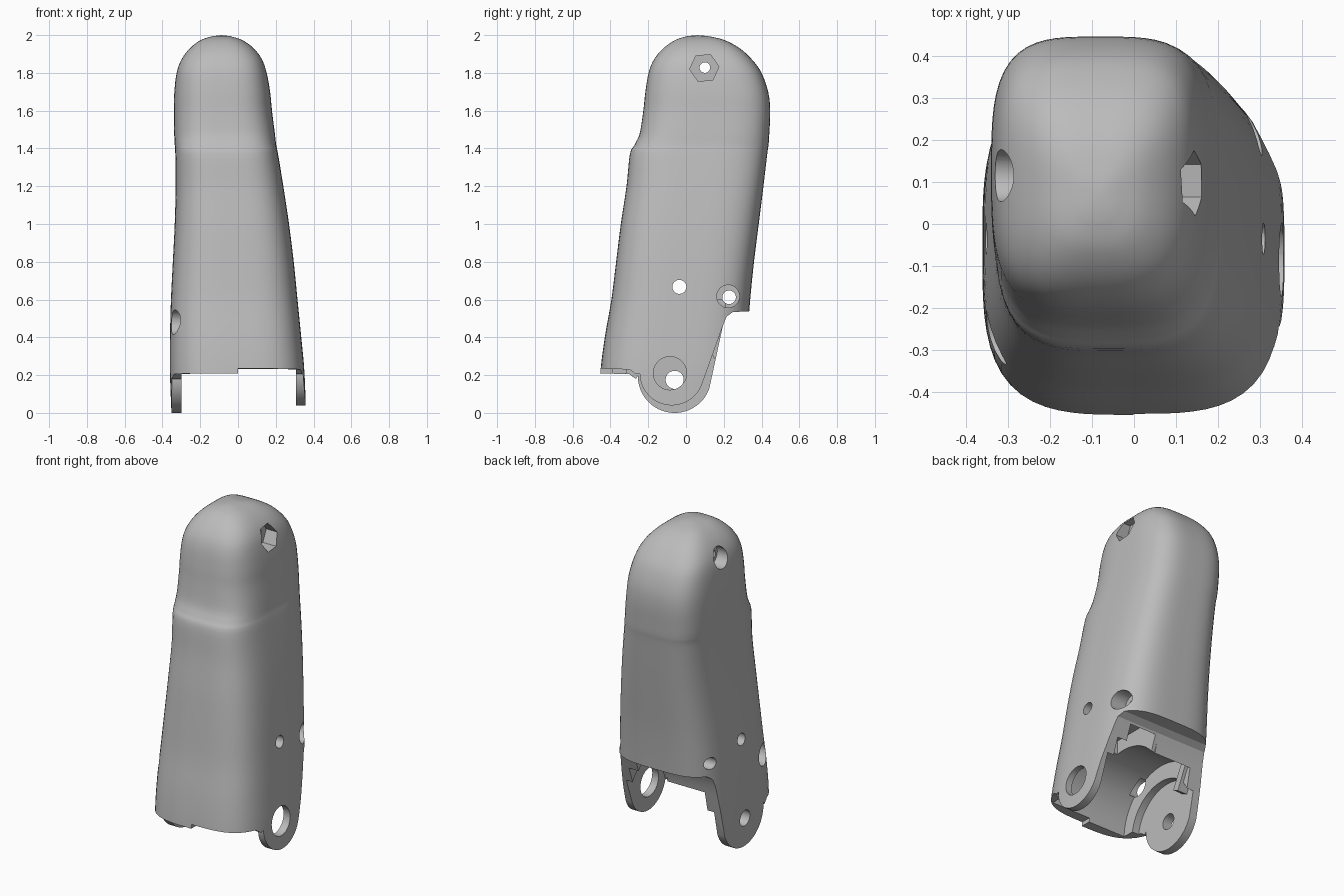
import bpy, bmesh
from math import cos, sin, pi, radians

cube = bpy.data.objects.get("Cube")
if cube:
    bpy.data.objects.remove(cube, do_unlink=True)

grey = bpy.data.materials.new("plain grey")
grey.use_nodes = True
grey.diffuse_color = (0.5, 0.5, 0.5, 1)
grey.node_tree.nodes["Principled BSDF"].inputs["Base Color"].default_value = (0.5, 0.5, 0.5, 1)


def make_object(name, bm):
    bmesh.ops.recalc_face_normals(bm, faces=bm.faces)
    mesh = bpy.data.meshes.new(name)
    bm.to_mesh(mesh)
    bm.free()
    mesh.materials.append(grey)
    obj = bpy.data.objects.new(name, mesh)
    bpy.context.collection.objects.link(obj)
    return obj


def prism(name, points, x0, x1):
    """Side outline (y, z) extruded from x0 to x1."""
    bm = bmesh.new()
    ends = [[bm.verts.new((x, y, z)) for y, z in points] for x in (x0, x1)]
    n = len(points)
    for ring in ends:
        bm.faces.new(ring)
    for i in range(n):
        j = (i + 1) % n
        bm.faces.new((ends[0][i], ends[0][j], ends[1][j], ends[1][i]))
    return make_object(name, bm)


def arc(y, z, r, a0=0, a1=360, n=40):
    span = n if a1 - a0 == 360 else n - 1
    return [(y + r * cos(radians(a0 + (a1 - a0) * i / span)),
             z + r * sin(radians(a0 + (a1 - a0) * i / span))) for i in range(n)]


def catmull(a, b, c, d, t):
    return b + t * (c - a + t * (2 * a - 5 * b + 4 * c - d + t * (3 * (b - c) + d - a))) / 2


# Shell sections: z, right-hand x limits, front y, back y, front squareness
rows = [
    (-.05, -.35, .36, -.47, .32, 3.4),
    (.2, -.36, .353, -.455, .32, 3.4),
    (.4, -.36, .335, -.43, .325, 3.4),
    (.6, -.355, .315, -.395, .34, 3.4),
    (.8, -.345, .295, -.37, .36, 3.4),
    (1, -.335, .27, -.345, .385, 3.4),
    (1.2, -.33, .24, -.315, .41, 3.4),
    (1.37, -.332, .212, -.297, .43, 3.5),
    (1.42, -.335, .202, -.272, .437, 3.5),
    (1.48, -.338, .195, -.245, .441, 3.4),
    (1.6, -.34, .18, -.226, .446, 3.2),
    (1.7, -.337, .17, -.215, .435, 3.2),
    (1.8, -.325, .152, -.198, .4, 3.2),
    (1.87, -.3, .128, -.17, .35, 3.1),
    (1.93, -.255, .083, -.12, .285, 3),
    (1.975, -.195, .02, -.055, .2, 2.8),
    (1.995, -.13, -.045, .01, .115, 2.4),
]
sections = []
for i in range(len(rows) - 1):
    a, b, c, d = rows[max(i - 1, 0)], rows[i], rows[i + 1], rows[min(i + 2, len(rows) - 1)]
    for k in range(4):
        sections.append([catmull(*v, k / 4) for v in zip(a, b, c, d)])
sections.append(rows[-1])

bm = bmesh.new()
rings, around = [], 80
for z, x0, x1, y0, y1, front in sections:
    ring = []
    for i in range(around):
        c, s = cos(2 * pi * i / around), sin(2 * pi * i / around)
        n = front if s < 0 else 3.6
        r = (abs(c) ** n + abs(s) ** n) ** (-1 / n)
        ring.append(bm.verts.new(((x0 + x1) / 2 + r * c * (x1 - x0) / 2,
                                  (y0 + y1) / 2 + r * s * (y1 - y0) / 2, z)))
    rings.append(ring)
for low, high in zip(rings, rings[1:]):
    for i in range(around):
        j = (i + 1) % around
        bm.faces.new((low[i], low[j], high[j], high[i]))
bm.faces.new(rings[0])
tip = bm.verts.new((-.088, .062, 2))
for i in range(around):
    bm.faces.new((rings[-1][i], rings[-1][(i + 1) % around], tip))
shell = make_object("finger_shell", bm)


def lug_trim(name, front_z, centre, x0, x1):
    """Everything below the front rim, round lug and rear rim."""
    y, z, r = centre
    outline = [(-1, front_z), (-.3, front_z - .02), (-.265, front_z - .045)]
    outline += arc(y, z, r, 180, 340)
    outline += [(.195, .46), (.215, .51), (.25, .535), (1, .545), (1, -1), (-1, -1)]
    return prism(name, outline, x0, x1)


cutters = [
    # Joint clearance between the lugs
    prism("joint_cavity", arc(-.07, .2, .32, n=64), -.255, .265),
    prism("joint_side_clearance", arc(-.07, .17, .25, n=64), -.3, .308),
    prism("cavity_pocket", [(-.12, .4), (.21, .4), (.21, .6), (-.12, .6)], .02, .2),
    # Lower outline on each side
    lug_trim("right_trim", .225, (-.06, .195, .195), -1, 0),
    lug_trim("left_trim", .25, (-.075, .21, .17), -.001, 1),
    # Pivot holes
    prism("left_pivot_hole", arc(-.085, .21, .088), .2, 1),
    prism("right_pivot_hole", arc(-.06, .175, .048), -1, -.2),
    # Fastener holes and their recesses
    prism("top_hex_recess", arc(.097, 1.826, .078, 5, 365, 6), .07, 1),
    prism("top_round_recess", arc(.115, 1.83, .062), -1, -.25),
    prism("top_pin_hole", arc(.1, 1.828, .028), -1, 1),
    prism("middle_pin_hole", arc(-.035, .667, .037), -1, 1),
    prism("rear_recess", arc(.223, .617, .06), .2, 1),
    prism("rear_pin_hole", arc(.228, .612, .036), -1, 1),
    prism("front_side_hole", arc(-.27, .48, .065), -1, -.22),
]

# Cut the shell with each tool in turn, then discard the tools
bpy.context.view_layer.objects.active = shell
for tool in cutters:
    tool.hide_render = True
    mod = shell.modifiers.new(tool.name, "BOOLEAN")
    mod.operation, mod.solver, mod.object = "DIFFERENCE", "EXACT", tool
    bpy.ops.object.modifier_apply(modifier=mod.name)
    bpy.data.objects.remove(tool, do_unlink=True)

# Raised rib inside the right lug
rib = prism("lug_rib", [(.06, .3), (.1, .28), (.2, .49), (.16, .5)], -.33, -.235)

for obj in (shell, rib):
    bpy.ops.object.select_all(action="DESELECT")
    obj.select_set(True)
    bpy.context.view_layer.objects.active = obj
    bpy.ops.object.shade_smooth_by_angle(angle=radians(32))
